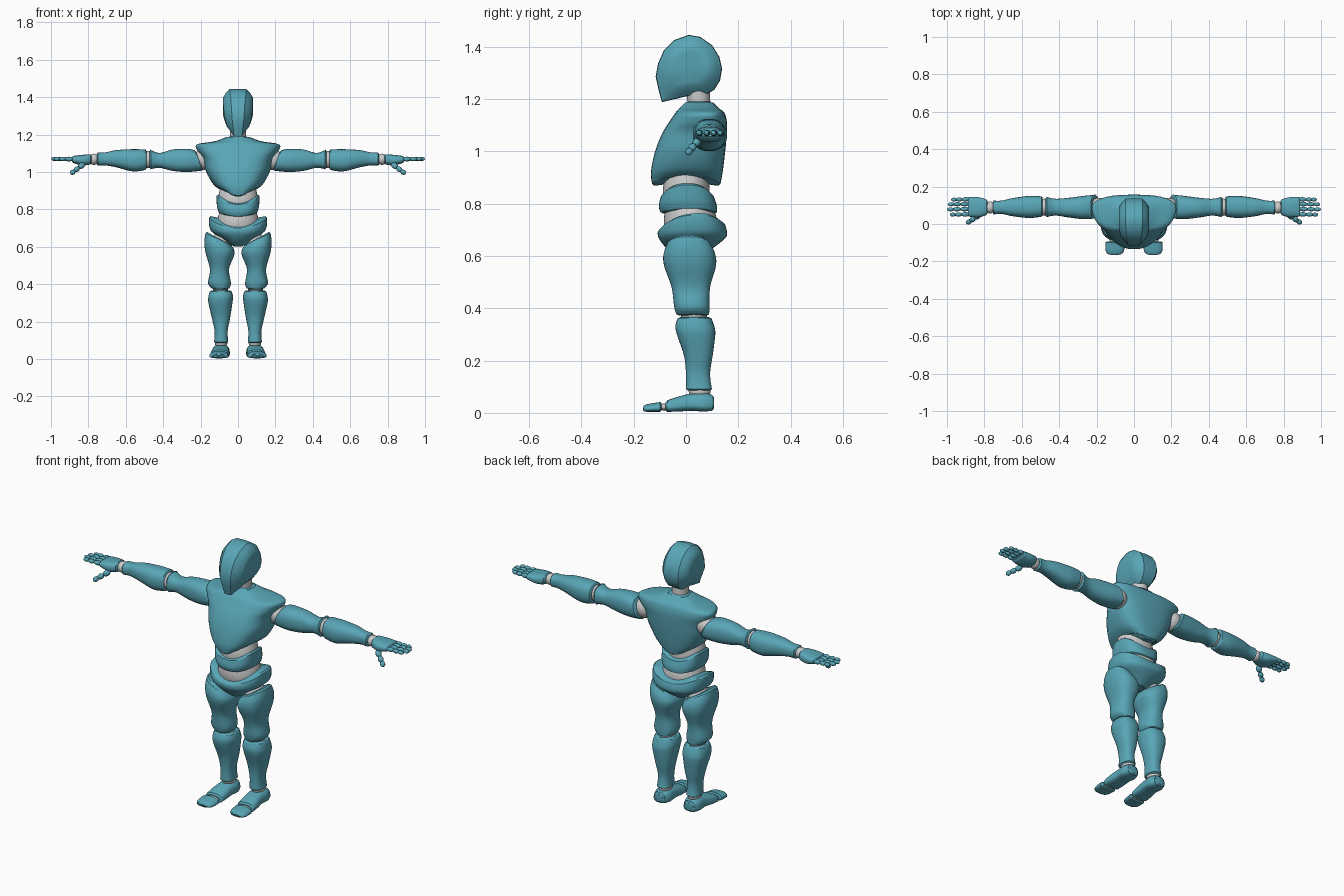
import bpy, bmesh, math
from mathutils import Vector, Matrix

teal = bpy.data.materials.new("teal")
teal.diffuse_color = (0.10, 0.38, 0.47, 1)


def finish(name, bm, mat, mirror=False, angle=38):
    bmesh.ops.recalc_face_normals(bm, faces=bm.faces)
    me = bpy.data.meshes.new(name)
    bm.to_mesh(me)
    bm.free()
    ob = bpy.data.objects.new(name, me)
    bpy.context.collection.objects.link(ob)
    if mat:
        me.materials.append(mat)
    bpy.ops.object.select_all(action='DESELECT')
    ob.select_set(True)
    bpy.context.view_layer.objects.active = ob
    bpy.ops.object.shade_smooth_by_angle(angle=math.radians(angle))
    if mirror:
        ob.modifiers.new("mirror", 'MIRROR').use_mirror_merge = False
    return ob


def skin(bm, rings):
    loops = [[bm.verts.new(p) for p in r] for r in rings]
    n = len(loops[0])
    for a, b in zip(loops, loops[1:]):
        for i in range(n):
            j = (i + 1) % n
            bm.faces.new((a[i], a[j], b[j], b[i]))
    for lp in (loops[0], loops[-1]):
        c = bm.verts.new(sum((v.co for v in lp), Vector()) / n)
        for i in range(n):
            bm.faces.new((lp[i], lp[(i + 1) % n], c))


def spline(secs, steps=5):
    """Smooth interpolation of the sections."""
    s = [tuple(x) + (0,) * (8 - len(x)) for x in secs]
    s = [s[0]] + s + [s[-1]]
    out = []
    for k in range(1, len(s) - 2):
        for i in range(steps):
            t = i / steps
            out.append([0.5 * (2 * b + (c - a) * t + (2 * a - 5 * b + 4 * c - d) * t * t
                               + (3 * b - a - 3 * c + d) * t ** 3)
                        for a, b, c, d in zip(*s[k - 1:k + 3])])
    out.append(list(s[-1]))
    return out


def loft(name, axis, secs, power=2.5, taper=0, mat=teal, mirror=False, edge=0.007, n=36):
    """Section: position, u0, u1, v0, v1, [arch, tilt along u, tilt along v]."""
    secs = spline(secs)
    # softened rims at both ends
    for end, step in ((0, 1), (-1, -1)):
        rim = list(secs[end])
        rim[1] += edge
        rim[2] -= edge
        rim[3] += edge
        rim[4] -= edge
        up = 1 if secs[-1][0] > secs[0][0] else -1
        secs[end][0] += edge * 0.8 * step * up
        secs.insert(0 if end == 0 else len(secs), rim)
    rings = []
    for t, u0, u1, v0, v1, arch, tu, tv in secs:
        ring = []
        for i in range(n):
            a = 2 * math.pi * i / n
            U, V = (math.copysign(abs(f) ** (2 / power), f) for f in (math.cos(a), math.sin(a)))
            w = t + arch * U * U + tu * U + tv * V
            u = (u0 + u1) / 2 + (u1 - u0) / 2 * U * (1 + taper * V)
            v = (v0 + v1) / 2 + (v1 - v0) / 2 * V
            ring.append({'z': (u, v, w), 'x': (w, u, v), 'y': (u, w, v)}[axis])
        rings.append(ring)
    bm = bmesh.new()
    skin(bm, rings)
    return finish(name, bm, mat, mirror)


def ellipsoid(bm, c, r, rot=None, seg=24):
    m = Matrix.Translation(c) @ (rot or Matrix()) @ Matrix.Diagonal((*r, 1))
    bmesh.ops.create_uvsphere(bm, u_segments=seg, v_segments=seg // 2, radius=1, matrix=m)


def joint(name, c, r, mirror=True):
    bm = bmesh.new()
    ellipsoid(bm, c, r)
    finish(name, bm, None, mirror)


# head: side profile (y, z) inflated across x, narrowed at face and chin
prof = [(-.092, 1.188), (-.105, 1.235), (-.116, 1.285), (-.107, 1.335), (-.085, 1.385), (-.045, 1.425),
        (.01, 1.445), (.055, 1.437), (.1, 1.405), (.128, 1.36), (.138, 1.315), (.13, 1.27),
        (.108, 1.235), (.075, 1.215), (.01, 1.212), (-.04, 1.2)]
rings = []
for x, s in ((-.08, .5), (-.079, .64), (-.063, .84), (-.045, .985), (0, 1),
             (.045, .985), (.063, .84), (.079, .64), (.08, .5)):
    ring = []
    for y, z in prof:
        y, z = .015 + s * (y - .015), 1.32 + s * (z - 1.32)
        k = 1 - .42 * min(1, max(0, (1.3 - z) / .1))
        k *= 1 - .25 * min(1, max(0, (-.03 - y) / .08))
        ring.append((x * k, y, z))
    rings.append(ring)
bm = bmesh.new()
skin(bm, rings)
finish("head", bm, teal, angle=32)
loft("neck", 'z', [(1.14, -.047, .047, .005, .098), (1.19, -.043, .043, .005, .093),
                   (1.25, -.045, .045, 0, .09)], 2, mat=None)

# torso stack
loft("chest", 'z', [(.868, -.075, .075, -.128, .13, .03), (.92, -.125, .125, -.134, .14, .01),
                    (1.0, -.165, .165, -.118, .15), (1.07, -.183, .183, -.09, .156),
                    (1.115, -.212, .212, -.062, .156), (1.148, -.212, .212, -.04, .146),
                    (1.165, -.12, .12, -.025, .125), (1.19, -.052, .052, 0, .1)], 2.8, .14)
loft("upper_waist", 'z', [(.80, -.1, .1, -.085, .09), (.86, -.107, .107, -.088, .09),
                          (.93, -.09, .09, -.07, .08)], 2.1, mat=None)
loft("belly_band", 'z', [(.762, -.1, .1, -.095, .118, .015), (.79, -.112, .112, -.104, .118, .025),
                         (.832, -.116, .116, -.095, .105, .045)], 2.5)
loft("lower_waist", 'z', [(.66, -.1, .1, -.07, .1), (.73, -.112, .112, -.085, .118),
                          (.80, -.095, .095, -.075, .1)], 2.1, mat=None)
loft("pelvis", 'z', [(.602, -.03, .03, -.04, .06), (.635, -.08, .08, -.08, .11, .005),
                     (.668, -.14, .14, -.104, .15, .012), (.69, -.155, .155, -.108, .157, .03),
                     (.712, -.155, .155, -.102, .148, .05, 0, .012)], 2.4)

# arms
joint("shoulder_joints", (.19, .085, 1.065), (.055, .055, .055))
loft("upper_arms", 'x', [(.205, .03, .157, 1.008, 1.115, 0, 0, .02), (.27, .026, .15, 1.0, 1.124),
                         (.35, .035, .14, 1.006, 1.12), (.42, .045, .135, 1.022, 1.102),
                         (.472, .036, .145, 1.014, 1.12)], 2.4, mirror=True)
joint("elbow_joints", (.48, .09, 1.067), (.03, .046, .046))
loft("forearms", 'x', [(.488, .04, .147, 1.012, 1.12), (.56, .032, .15, 1.003, 1.122),
                       (.65, .042, .138, 1.025, 1.117), (.71, .054, .125, 1.035, 1.105),
                       (.755, .05, .125, 1.034, 1.103)], 2.4, mirror=True)
joint("wrist_joints", (.77, .088, 1.068), (.028, .032, .03))
loft("palms", 'x', [(.783, .05, .13, 1.042, 1.095), (.83, .036, .143, 1.035, 1.092),
                    (.888, .04, .145, 1.05, 1.085)], 2.6, mirror=True)

# fingers and thumbs as chains of rounded links
bm = bmesh.new()
chains = [((.88, y, 1.069), (tip, y - .002, 1.07), .0125)
          for y, tip in ((.052, .985), (.08, 1), (.107, .996), (.132, .978))]
chains.append(((.822, .05, 1.045), (.895, .004, .99), .016))
for p, q, r in chains:
    p, q = Vector(p), Vector(q)
    d = q - p
    rot = d.to_track_quat('Z', 'Y').to_matrix().to_4x4()
    for a, b in ((0, .42), (.37, .74), (.68, 1)):
        k = r * (1 - .2 * a)
        ellipsoid(bm, p + d * (a + b) / 2, (k, k, d.length * (b - a) / 2), rot, 12)
finish("fingers", bm, teal, True)

# legs
joint("hip_joints", (.09, .02, .63), (.05, .06, .05))
loft("thighs", 'z', [(.372, .05, .135, -.035, .088), (.405, .038, .16, -.045, .09),
                     (.48, .048, .15, -.055, .092), (.56, .022, .174, -.083, .114, 0, .01),
                     (.605, .02, .18, -.086, .112, 0, .025), (.645, .035, .172, -.07, .09, 0, .035)],
     2.4, mirror=True)
joint("knee_joints", (.093, .03, .37), (.04, .05, .03))
loft("shins", 'z', [(.086, .052, .128, 0, .1), (.15, .055, .125, 0, .092),
                    (.22, .042, .14, -.008, .102), (.3, .03, .158, -.035, .112),
                    (.335, .027, .158, -.04, .107), (.366, .035, .15, -.03, .095)], 2.4, mirror=True)
joint("ankle_joints", (.09, .052, .082), (.033, .042, .025))
loft("feet", 'y', [(-.078, .048, .148, .004, .046), (-.03, .046, .145, .005, .062),
                   (.02, .046, .138, .008, .074), (.07, .045, .138, .005, .077),
                   (.107, .06, .125, .01, .066)], 2.8, taper=-.12, mirror=True)
joint("toe_joints", (.098, -.083, .022), (.035, .018, .014))
loft("toes", 'y', [(-.165, .075, .132, .006, .026), (-.145, .055, .15, .004, .034),
                   (-.093, .05, .152, .004, .042)], 2.6, taper=-.12, mirror=True)
